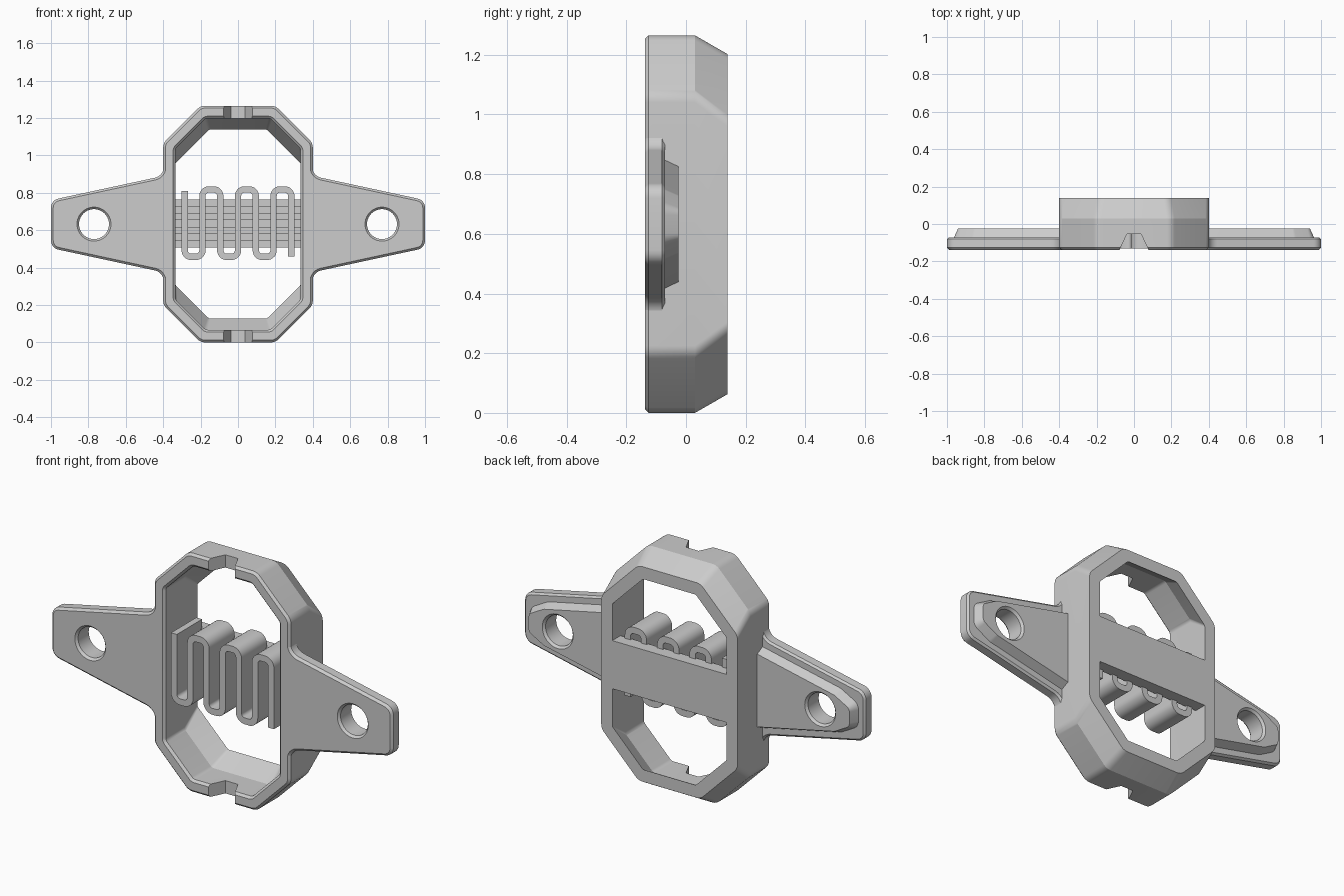
import bpy, bmesh, math
from mathutils import Vector

if "Cube" in bpy.data.objects:
    bpy.data.objects.remove(bpy.data.objects["Cube"])

MID = 0.6325                 # height of the centre line
FRONT, BACK = -0.138, 0.139  # depth limits

grey = bpy.data.materials.new("plain_grey")
grey.use_nodes = True
COLOUR = (0.604, 0.604, 0.604, 1)
grey.diffuse_color = COLOUR
grey.node_tree.nodes["Principled BSDF"].inputs["Base Color"].default_value = COLOUR


def rounded(corners, steps=6):
    """Round each (x, z, radius) corner of a closed outline."""
    out = []
    for i, (x, z, r) in enumerate(corners):
        p = Vector((x, z))
        if r == 0:
            out.append(p)
            continue
        a = (Vector(corners[i - 1][:2]) - p).normalized()
        b = (Vector(corners[(i + 1) % len(corners)][:2]) - p).normalized()
        half = math.acos(a.dot(b)) / 2
        centre = p + (a + b).normalized() * (r / math.sin(half))
        start = p + a * (r / math.tan(half)) - centre
        end = p + b * (r / math.tan(half)) - centre
        for k in range(steps + 1):
            turn = (math.pi - 2 * half) * k / steps
            rest = (math.pi - 2 * half) - turn
            spoke = start * math.sin(rest) + end * math.sin(turn)
            out.append(centre + spoke.normalized() * r)
    return out


def inset(points, d):
    """Move a clockwise outline inward by d."""
    out = []
    for i, p in enumerate(points):
        a = (p - points[i - 1]).normalized()
        b = (points[(i + 1) % len(points)] - p).normalized()
        na, nb = Vector((a.y, -a.x)), Vector((b.y, -b.x))
        out.append(p + (na + nb) * (d / (1 + na.dot(nb))))
    return out


def at_depth(points, y):
    return [Vector((p.x, y, p.y)) for p in points]


def loft(name, rings, closed=False):
    """Skin a solid through rings of equal point count."""
    bm = bmesh.new()
    loops = [[bm.verts.new(p) for p in ring] for ring in rings]
    n = len(loops[0])
    pairs = list(zip(loops, loops[1:]))
    if closed:
        pairs.append((loops[-1], loops[0]))
    else:
        bm.faces.new(loops[0])
        bm.faces.new(loops[-1])
    for a, b in pairs:
        for i in range(n):
            j = (i + 1) % n
            bm.faces.new((a[i], a[j], b[j], b[i]))
    bmesh.ops.recalc_face_normals(bm, faces=bm.faces)
    mesh = bpy.data.meshes.new(name)
    bm.to_mesh(mesh)
    bm.free()
    obj = bpy.data.objects.new(name, mesh)
    bpy.context.collection.objects.link(obj)
    mesh.materials.append(grey)
    return obj


def select(obj):
    bpy.ops.object.select_all(action="DESELECT")
    obj.select_set(True)
    bpy.context.view_layer.objects.active = obj


def cut(obj, cutter):
    select(obj)
    mod = obj.modifiers.new("cut", "BOOLEAN")
    mod.operation, mod.solver, mod.object = "DIFFERENCE", "EXACT", cutter
    bpy.ops.object.modifier_apply(modifier=mod.name)
    bpy.data.objects.remove(cutter)


def smooth(obj):
    select(obj)
    bpy.ops.object.shade_smooth_by_angle(angle=math.radians(25))


def octagon(hx, hz, c, r):
    """Clockwise eight-sided outline with corner cut c."""
    q = [(-hx, c - hz), (-hx, hz - c), (c - hx, hz), (hx - c, hz),
         (hx, hz - c), (hx, c - hz), (hx - c, -hz), (c - hx, -hz)]
    return rounded([(x, z + MID, r) for x, z in q])


# Ring-shaped housing, tapering above and below towards the back
outer = octagon(0.4, MID, 0.2, 0.06)
inner = octagon(0.335, 0.565, 0.162, 0.03)
housing = loft("housing", [
    at_depth(inset(outer, 0.012), FRONT),
    at_depth(outer, FRONT + 0.012),
    at_depth(outer, 0.03),
    at_depth(octagon(0.4, 0.57, 0.218, 0.06), BACK),
    at_depth(octagon(0.335, 0.505, 0.18, 0.02), BACK),
    at_depth(inner, 0.03),
    at_depth(inner, FRONT + 0.012),
    at_depth(inset(inner, -0.012), FRONT)], closed=True)

# Tapered notches in the front edge, top and bottom
for z in (0, 2 * MID):
    wedge = [Vector((-0.08, FRONT - 0.005)), Vector((-0.037, -0.053)),
             Vector((0.037, -0.053)), Vector((0.08, FRONT - 0.005))]
    cut(housing, loft("notch_cutter", [
        [Vector((p.x, p.y, z + dz)) for p in wedge] for dz in (-0.1, 0.1)]))
smooth(housing)


def wing_outline(corners, side):
    """Mirror the upper half outline about the centre line."""
    full = corners + [(x, -z, r) for x, z, r in reversed(corners)]
    points = rounded([(side * x, z + MID, r) for x, z, r in full])
    return points if side > 0 else points[::-1]


def circle(x, r):
    return [Vector((x + r * math.cos(a), MID + r * math.sin(a)))
            for a in (math.tau * k / 40 for k in range(40))]


# Mounting wings with a raised pad behind and a countersunk hole
for side, label in ((1, "left"), (-1, "right")):
    plate = wing_outline([(0.365, 0.35, 0), (0.397, 0.35, 0),
                          (0.397, 0.258, 0.06), (1.0, 0.128, 0.05)], side)
    pad = wing_outline([(0.37, 0.222, 0), (0.86, 0.117, 0.06),
                        (0.963, 0.06, 0.05)], side)
    wing = loft(label + "_wing", [
        at_depth(inset(plate, 0.012), FRONT),
        at_depth(plate, FRONT + 0.012),
        at_depth(plate, -0.081),
        at_depth(inset(plate, 0.01), -0.071)])
    raised = loft(label + "_pad", [
        at_depth(pad, -0.073), at_depth(inset(pad, 0.022), -0.025)])
    x = side * 0.77
    for part in (wing, raised):
        cut(part, loft("hole_cutter", [
            at_depth(circle(x, r), y) for r, y in
            ((0.1, FRONT - 0.01), (0.08, FRONT + 0.012),
             (0.08, -0.037), (0.1, -0.015))]))
        smooth(part)

# Cross bar at the back with ribs on its inner face
ribs = 7
low, high = 0.508, 0.763
step = (high - low) / ribs
profile = [(BACK, high), (BACK, low)]
for i in range(ribs):
    y = 0.07 if i % 2 == 0 else 0.08
    profile += [(y, low + i * step), (y, low + (i + 1) * step)]
loft("cross_bar", [[Vector((x, y, z)) for y, z in profile]
                   for x in (-0.34, 0.34)])

# Serpentine strip standing on the cross bar
strands, pitch, thick = 7, 0.095, 0.034
bend, flat = 0.0355, 0.012
top, bottom = 0.835 - bend - thick / 2, 0.44 + bend + thick / 2
path = [Vector((-3 * pitch, 0.81))]
for i in range(strands - 1):
    down = i % 2 == 0
    cx = (i - 2.5) * pitch
    for k in range(14):
        a = math.pi * (1 - k / 13)
        dz = bend * math.sin(a)
        dx = bend * math.cos(a) + math.copysign(flat, math.cos(a))
        path.append(Vector((cx + dx, bottom - dz if down else top + dz)))
path.append(Vector((3 * pitch, 0.46)))
sections = []
for i, p in enumerate(path):
    t = (path[min(i + 1, len(path) - 1)] - path[max(i - 1, 0)]).normalized()
    side = Vector((t.y, -t.x)) * thick / 2
    a, b = p + side, p - side
    sections.append([Vector((a.x, -0.13, a.y)), Vector((b.x, -0.13, b.y)),
                     Vector((b.x, 0.082, b.y)), Vector((a.x, 0.082, a.y))])
smooth(loft("serpentine_strip", sections))
